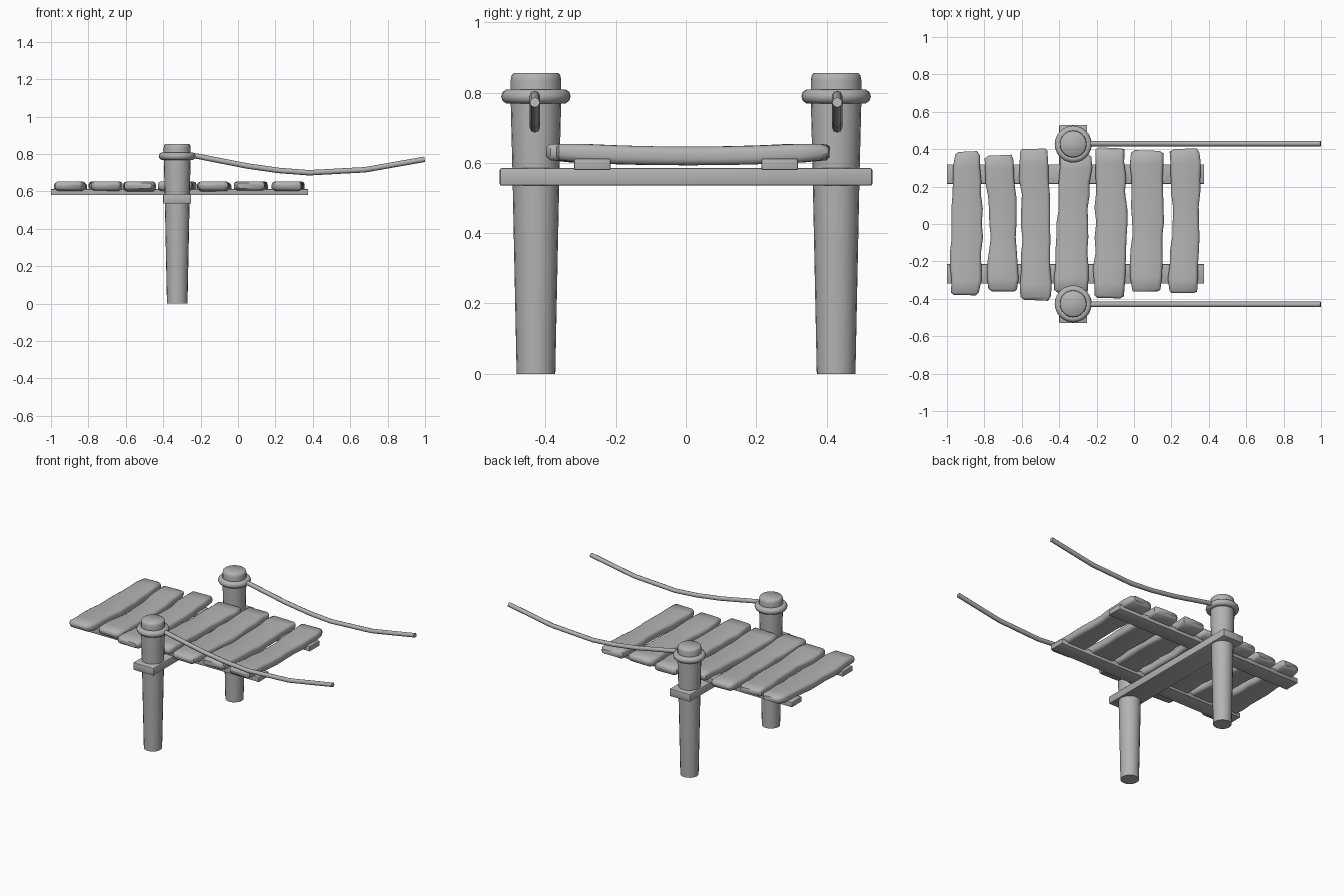
import bpy, bmesh, math, random

cube = bpy.data.objects.get("Cube")
if cube:
    bpy.data.objects.remove(cube, do_unlink=True)
random.seed(4)

grey = bpy.data.materials.new("plain grey")
grey.use_nodes = True
colour = (0.45, 0.45, 0.45, 1)
grey.diffuse_color = colour
grey.node_tree.nodes["Principled BSDF"].inputs["Base Color"].default_value = colour

POST_X, POST_Y = -0.325, 0.427


def finish(obj, name, angle=40):
    """Name, colour and smooth an object."""
    obj.name = name
    obj.data.materials.clear()
    obj.data.materials.append(grey)
    bpy.ops.object.select_all(action="DESELECT")
    obj.select_set(True)
    bpy.context.view_layer.objects.active = obj
    bpy.ops.object.shade_smooth_by_angle(angle=math.radians(angle))
    return obj


def from_bmesh(bm, name, angle=40):
    bmesh.ops.recalc_face_normals(bm, faces=bm.faces)
    mesh = bpy.data.meshes.new(name)
    bm.to_mesh(mesh)
    bm.free()
    obj = bpy.data.objects.new(name, mesh)
    bpy.context.collection.objects.link(obj)
    return finish(obj, name, angle)


def loft(rings):
    """Skin equal-length rings of points and cap both ends."""
    bm = bmesh.new()
    loops = [[bm.verts.new(p) for p in ring] for ring in rings]
    n = len(loops[0])
    for a, b in zip(loops, loops[1:]):
        for i in range(n):
            j = (i + 1) % n
            bm.faces.new((a[i], a[j], b[j], b[i]))
    bm.faces.new(loops[0])
    bm.faces.new(loops[-1])
    return bm


def circle(x, y, z, r, n=20):
    return [(x + r * math.cos(i * math.tau / n), y + r * math.sin(i * math.tau / n), z)
            for i in range(n)]


def box(name, x, y, z, bevel):
    """Box from (low, high) ranges, with bevelled edges."""
    bm = bmesh.new()
    bmesh.ops.create_cube(bm, size=1)
    for v in bm.verts:
        v.co = [r[0] if c < 0 else r[1] for c, r in zip(v.co, (x, y, z))]
    bmesh.ops.bevel(bm, geom=bm.edges[:], offset=bevel, segments=2,
                    profile=0.5, affect="EDGES")
    return from_bmesh(bm, name, 30)


def plank(name, low, high, left, right):
    """Worn board with wavy sides, rounded edges and a slight sag."""
    steps, bottom, top, r = 10, 0.605, 0.658, 0.016
    rings = []
    ys = [low + (high - low) * i / steps for i in range(steps + 1)]
    # shrunken rings round off both ends
    stations = [(low, 0.02)] + [(ys[0] + 0.014, 0.005)] + [(y, 0) for y in ys[1:-1]] \
        + [(ys[-1] - 0.014, 0.005), (high, 0.02)]
    for y, inset in stations:
        t = (y - low) / (high - low) * 2
        k, f = (0, t) if t < 1 else (1, t - 1)
        f = f * f * (3 - 2 * f)
        x0 = left[k] + (left[k + 1] - left[k]) * f + inset + random.uniform(-.006, .006)
        x1 = right[k] + (right[k + 1] - right[k]) * f - inset + random.uniform(-.006, .006)
        sag = 0.012 * (1 - (t - 1) ** 2)
        z0, z1 = bottom - sag + inset * 0.6, top - sag - inset * 0.6
        skew = random.uniform(-.006, .006)
        profile = [(x0 + r, z0), (x0 + r * .3, z0 + r * .3), (x0, z0 + r),
                   (x0, z1 - r), (x0 + r * .3, z1 - r * .3), (x0 + r, z1),
                   (x1 - r, z1), (x1 - r * .3, z1 - r * .3), (x1, z1 - r),
                   (x1, z0 + r), (x1 - r * .3, z0 + r * .3), (x1 - r, z0)]
        # ends are cut slightly crooked
        rings.append([(x, y + skew * (x - x0) / (x1 - x0), z) for x, z in profile])
    return from_bmesh(loft(rings), name, 50)


# Walking boards: y range, then side outlines at front, middle and back
boards = [
    (-.38, .385, (-.98, -.98, -.965), (-.82, -.81, -.82)),
    (-.36, .365, (-.785, -.77, -.80), (-.62, -.63, -.64)),
    (-.405, .40, (-.61, -.60, -.615), (-.445, -.445, -.455)),
    (-.365, .37, (-.43, -.41, -.40), (-.24, -.25, -.225)),
    (-.395, .41, (-.22, -.205, -.21), (-.055, -.04, -.05)),
    (-.36, .395, (-.02, -.01, -.02), (.145, .155, .16)),
    (-.37, .40, (.18, .205, .19), (.34, .345, .36)),
]
for i, board in enumerate(boards):
    plank(f"plank_{i + 1}", *board)

# Beam joining the two posts under the deck
box("cross_beam", (-.4, -.25), (-.53, .53), (.535, .585), .006)

for side, label in ((-1, "front"), (1, "back")):
    y = side * POST_Y

    # Long runner under the boards
    box(f"{label}_runner", (-1, .375), sorted((side * .215, side * .318)), (.58, .612), .002)

    # Post, widening upward, with a rounded top
    profile = [(0, .055), (.58, .067), (.78, .072), (.835, .072), (.85, .069), (.855, .064)]
    from_bmesh(loft([circle(POST_X, y, z, r) for z, r in profile]), f"{label}_post", 50)

    # Rope collar around the post
    bpy.ops.mesh.primitive_torus_add(location=(POST_X, y, .789), major_radius=.078,
                                     minor_radius=.021, major_segments=24, minor_segments=10)
    finish(bpy.context.object, f"{label}_collar", 60)

    # Sagging hand rope
    path = [(-.26, .792), (-.22, .789), (.05, .736), (.22, .712), (.38, .7),
            (.68, .716), (.998, .772)]
    curve = bpy.data.curves.new("rope", "CURVE")
    curve.dimensions = "3D"
    curve.bevel_depth = .0145
    curve.bevel_resolution = 2
    curve.use_fill_caps = True
    spline = curve.splines.new("POLY")
    spline.points.add(len(path) - 1)
    for point, (x, z) in zip(spline.points, path):
        point.co = (x, side * .43, z, 1)
    rope = bpy.data.objects.new("rope", curve)
    bpy.context.collection.objects.link(rope)
    bpy.ops.object.select_all(action="DESELECT")
    rope.select_set(True)
    bpy.context.view_layer.objects.active = rope
    bpy.ops.object.convert(target="MESH")
    finish(bpy.context.object, f"{label}_rope", 50)
